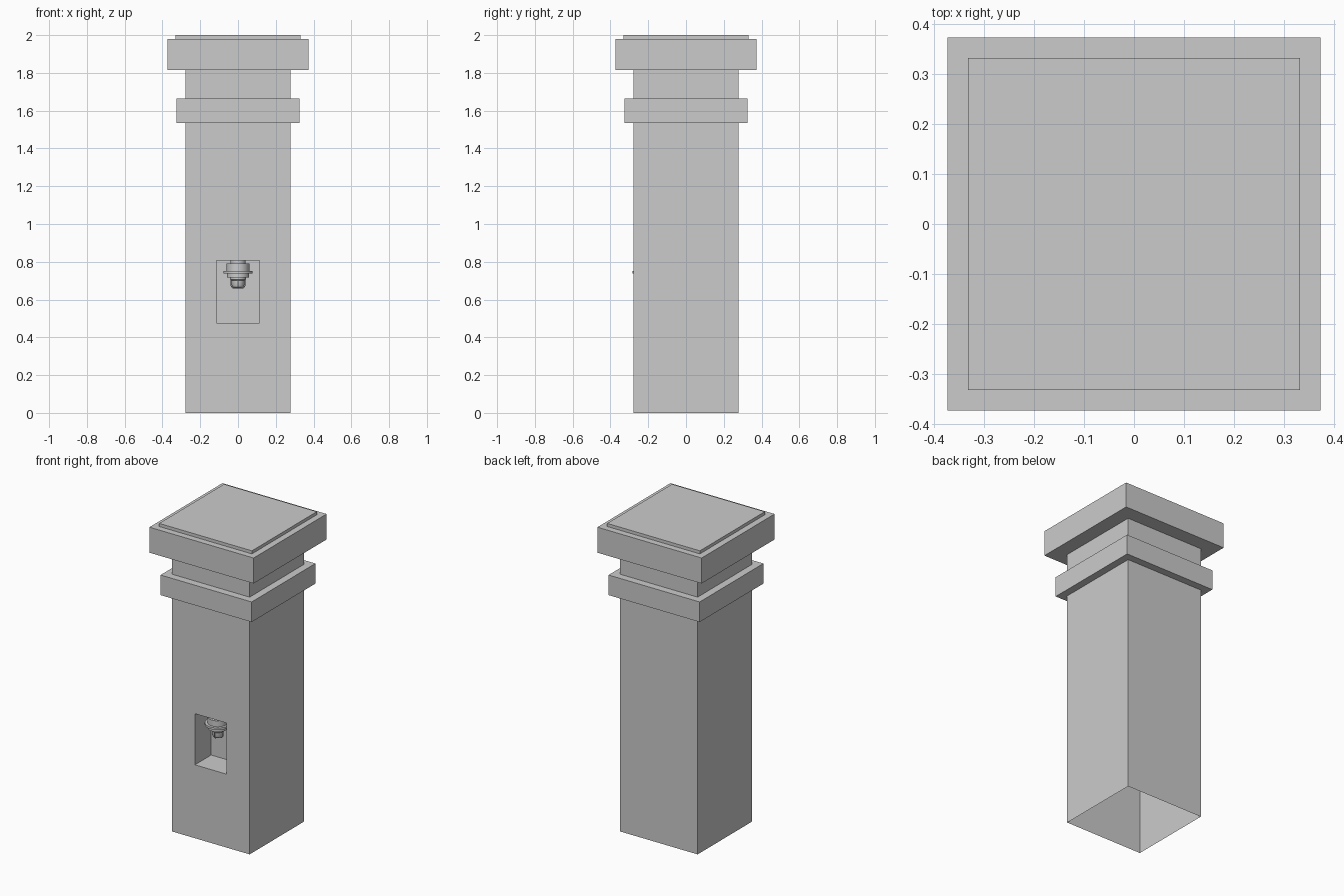
import bpy, bmesh, math

if "Cube" in bpy.data.objects:
    bpy.data.objects.remove(bpy.data.objects["Cube"])


def make_object(name, bm):
    bmesh.ops.remove_doubles(bm, verts=bm.verts, dist=1e-5)
    mesh = bpy.data.meshes.new(name)
    bm.to_mesh(mesh)
    bm.free()
    obj = bpy.data.objects.new(name, mesh)
    bpy.context.collection.objects.link(obj)
    return obj


def square(bm, h, z):
    return [bm.verts.new((x * h, y * h, z)) for x, y in ((-1, -1), (1, -1), (1, 1), (-1, 1))]


def rect(bm, w, y, z0, z1):
    return [bm.verts.new(p) for p in ((-w, y, z0), (w, y, z0), (w, y, z1), (-w, y, z1))]


def bridge(bm, a, b):
    n = len(a)
    for i in range(n):
        j = (i + 1) % n
        bm.faces.new((a[i], a[j], b[j], b[i]))


def lathe(name, profile, centre, steps=32):
    bm = bmesh.new()
    rings = []
    for r, z in profile:
        rings.append([bm.verts.new((centre[0] + r * math.cos(math.tau * i / steps),
                                    centre[1] + r * math.sin(math.tau * i / steps), z))
                      for i in range(steps)])
    for a, b in zip(rings, rings[1:]):
        bridge(bm, a, b)
    bm.faces.new(rings[0][::-1])
    bm.faces.new(rings[-1])
    bmesh.ops.recalc_face_normals(bm, faces=bm.faces)
    obj = make_object(name, bm)
    bpy.context.view_layer.objects.active = obj
    obj.select_set(True)
    bpy.ops.object.shade_smooth_by_angle(angle=math.radians(35))
    obj.select_set(False)
    return obj


# Hollow pillar: stepped square shell, open at the bottom
H = 0.278
bm = bmesh.new()
levels = [(H, 0), (H, 1.535), (0.326, 1.535), (0.326, 1.665), (H, 1.665),
          (H, 1.815), (0.373, 1.815), (0.373, 1.98), (0.332, 1.98), (0.332, 2.0)]
rings = [square(bm, h, z) for h, z in levels]
for a, b in zip(rings, rings[1:]):
    bridge(bm, a, b)
bm.faces.new(rings[-1])

# Lamp niche: replaces the front shaft face with a frame and a recess
low, high = rings[0], rings[1]
bm.faces.remove(bm.faces.get((low[0], low[1], high[1], high[0])))
mouth = rect(bm, 0.114, -H, 0.475, 0.806)
back = rect(bm, 0.114, -H + 0.166, 0.475, 0.806)
bridge(bm, [low[0], low[1], high[1], high[0]], mouth)
bridge(bm, mouth, back)
bm.faces.new(back)
make_object("pillar", bm)

# Lamp hanging from the niche ceiling
C = (0.0, -0.206)
lathe("lamp_housing", [(0.059, 0.717), (0.059, 0.739), (0.077, 0.739), (0.077, 0.752),
                       (0.060, 0.752), (0.060, 0.790), (0.040, 0.790), (0.040, 0.806)], C)
lathe("lamp_bulb", [(0.022, 0.662), (0.029, 0.666), (0.033, 0.674),
                    (0.034, 0.700), (0.042, 0.706), (0.042, 0.718)], C)

# Wire guard: two crossed U-shaped wires around the bulb
for k in range(2):
    curve = bpy.data.curves.new("lamp_guard", 'CURVE')
    curve.dimensions = '3D'
    curve.bevel_depth = 0.003
    curve.bevel_resolution = 1
    pts = [(-0.036, 0.718), (-0.036, 0.672), (-0.027, 0.661),
           (0.027, 0.661), (0.036, 0.672), (0.036, 0.718)]
    s = curve.splines.new('POLY')
    s.points.add(len(pts) - 1)
    for p, (x, z) in zip(s.points, pts):
        p.co = (x, 0, z, 1)
    guard = bpy.data.objects.new("lamp_guard", curve)
    guard.location = (C[0], C[1], 0)
    guard.rotation_euler[2] = k * math.pi / 2
    bpy.context.collection.objects.link(guard)
